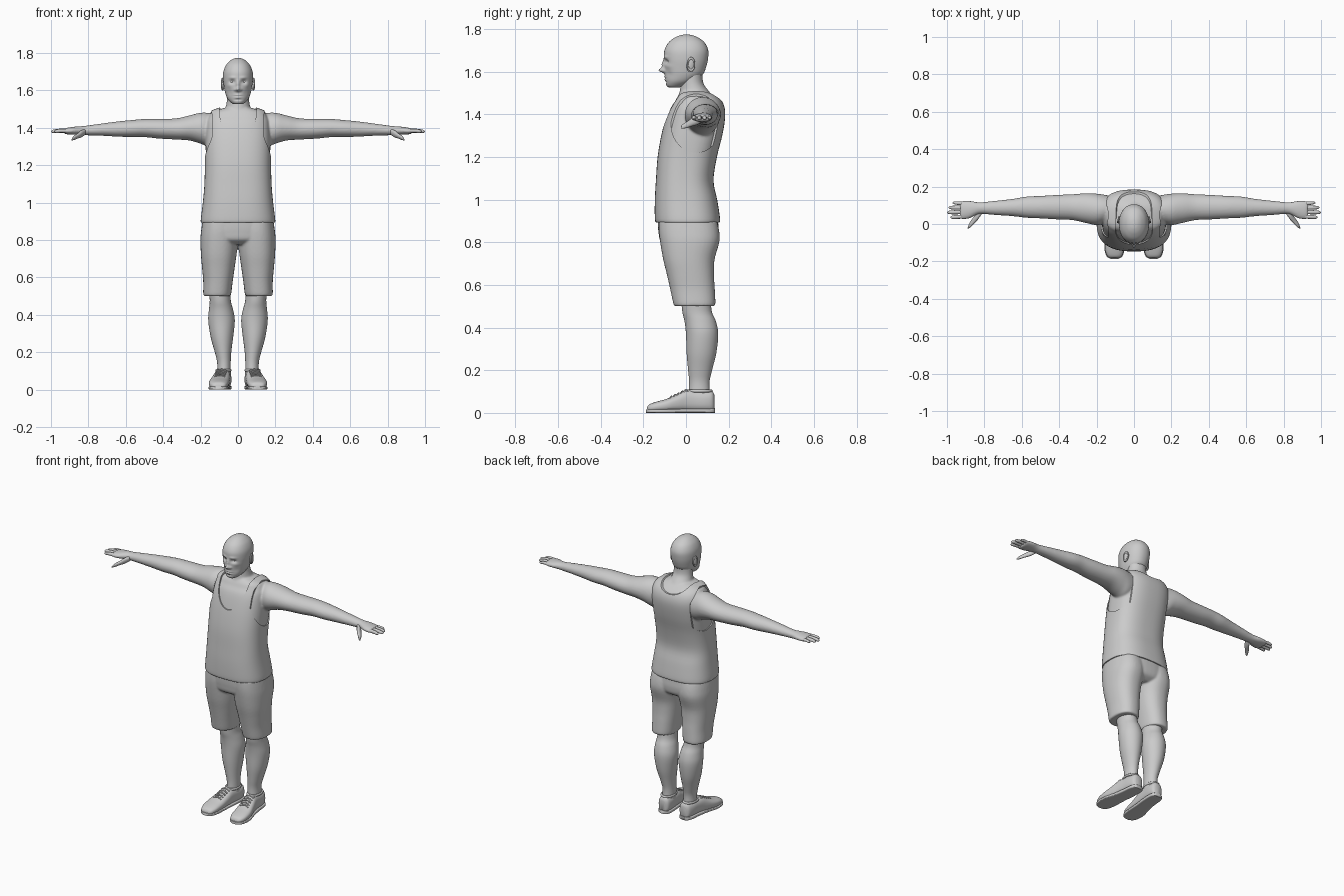
import bpy, bmesh, math
from math import sin, cos, pi, exp


def activate(o):
    bpy.ops.object.select_all(action='DESELECT')
    o.select_set(True)
    bpy.context.view_layer.objects.active = o


def smooth(o, angle=50):
    activate(o)
    bpy.ops.object.shade_smooth_by_angle(angle=math.radians(angle))


def apply_all(o):
    activate(o)
    for m in list(o.modifiers):
        bpy.ops.object.modifier_apply(modifier=m.name)


def mirror(o):
    o.modifiers.new("mirror", 'MIRROR')
    apply_all(o)
    return o


def spline(rows, k):
    out = []
    for i in range(len(rows) - 1):
        p0, p1, p2, p3 = rows[max(i - 1, 0)], rows[i], rows[i + 1], rows[min(i + 2, len(rows) - 1)]
        for j in range(k):
            t = j / k
            out.append([0.5 * (2 * b + (c - a) * t + (2 * a - 5 * b + 4 * c - d) * t * t
                               + (3 * b - a - 3 * c + d) * t ** 3) for a, b, c, d in zip(p0, p1, p2, p3)])
    return out + [list(rows[-1])]


def loft(name, rows, axis='z', n=40, p=2.0, k=4, both=False):
    """Rows are (position on axis, lateral centre, lateral half size, low, high)."""
    bm = bmesh.new()
    rings = []
    for t, a, h, lo, hi in spline(rows, k):
        ring = []
        for i in range(n):
            c, s = cos(2 * pi * i / n), sin(2 * pi * i / n)
            u = a + h * math.copysign(abs(c) ** (2 / p), c)
            v = (lo + hi) / 2 + (hi - lo) / 2 * math.copysign(abs(s) ** (2 / p), s)
            ring.append(bm.verts.new({'z': (u, v, t), 'x': (t, u, v), 'y': (u, t, v)}[axis]))
        rings.append(ring)
    for r, q in zip(rings, rings[1:]):
        for i in range(n):
            bm.faces.new((r[i], r[(i + 1) % n], q[(i + 1) % n], q[i]))
    bm.faces.new(rings[0])
    bm.faces.new(rings[-1])
    bmesh.ops.recalc_face_normals(bm, faces=bm.faces)
    me = bpy.data.meshes.new(name)
    bm.to_mesh(me)
    bm.free()
    o = bpy.data.objects.new(name, me)
    bpy.context.collection.objects.link(o)
    if both:
        mirror(o)
    smooth(o)
    return o


def fuse(objs, name, voxel, passes):
    activate(objs[0])
    for o in objs:
        o.select_set(True)
    bpy.ops.object.join()
    o = objs[0]
    o.name = name
    m = o.modifiers.new("remesh", 'REMESH')
    m.mode, m.voxel_size = 'VOXEL', voxel
    m = o.modifiers.new("soften", 'SMOOTH')
    m.factor, m.iterations = 0.5, passes
    apply_all(o)
    smooth(o, 60)
    return o


def cut(o, cutter):
    cutter.hide_render = True
    m = o.modifiers.new("cut", 'BOOLEAN')
    m.operation, m.solver, m.object = 'DIFFERENCE', 'EXACT', cutter
    apply_all(o)
    bpy.data.objects.remove(cutter)


def ball(name, loc, size, rot=(0, 0, 0)):
    bpy.ops.mesh.primitive_uv_sphere_add(segments=24, ring_count=16, radius=1)
    o = bpy.context.object
    o.name = name
    o.scale, o.location, o.rotation_euler = size, loc, rot
    bpy.ops.object.transform_apply()
    smooth(mirror(o), 60)
    return o


# Tank top: solid torso with armholes and neckline cut away
torso = [(.893, 0, .197, -.141, .157), (.91, 0, .199, -.146, .160), (1.0, 0, .188, -.146, .146),
         (1.09, 0, .180, -.141, .129), (1.2, 0, .177, -.133, .145), (1.3, 0, .180, -.116, .170),
         (1.38, 0, .180, -.096, .183), (1.43, 0, .176, -.078, .181), (1.468, 0, .163, -.058, .165),
         (1.492, 0, .142, -.045, .138), (1.512, 0, .085, -.03, .11)]
shirt = loft("tank_top", torso, n=64, p=2.6)
cut(shirt, loft("armhole", [(.135, .0475, .118, 1.22, 1.495), (.3, .0475, .118, 1.22, 1.495)],
                'x', 48, both=True))
cut(shirt, loft("front_neckline", [(-.3, 0, .1, 1.33, 1.68), (.03, 0, .1, 1.33, 1.68)], 'y', 48))
cut(shirt, loft("back_neckline", [(.02, 0, .1, 1.455, 1.6), (.3, 0, .1, 1.455, 1.6)], 'y', 48))
smooth(shirt, 40)

# Skin of chest, neck and arms, fused into one surface
d = .007
chest = loft("chest", [(z - d * (z > 1.45), 0, h - d, lo + d, hi - d) for z, _, h, lo, hi in torso[4:]],
             n=64, p=2.6)
neck = loft("neck", [(1.40, 0, .085, -.04, .13), (1.47, 0, .088, -.04, .135), (1.505, 0, .068, -.03, .11),
                     (1.55, 0, .059, -.025, .08), (1.62, 0, .058, -.03, .08)])
arm = loft("arm", [(.08, .085, .055, 1.33, 1.46), (.15, .08, .075, 1.30, 1.478), (.20, .078, .084, 1.315, 1.480),
                   (.26, .085, .079, 1.332, 1.466), (.33, .09, .069, 1.337, 1.450), (.42, .09, .065, 1.342, 1.448),
                   (.50, .09, .060, 1.350, 1.447), (.57, .09, .057, 1.350, 1.441), (.65, .088, .046, 1.353, 1.433),
                   (.74, .086, .038, 1.358, 1.421), (.82, .085, .031, 1.360, 1.410), (.85, .082, .037, 1.362, 1.408),
                   (.88, .077, .047, 1.363, 1.405), (.915, .074, .049, 1.365, 1.400), (.93, .074, .044, 1.370, 1.395)],
           'x', both=True)
fuse([chest, neck, arm], "upper_body_skin", .006, 5)

# Fingers and thumb
for i, (y0, y1, tip, r) in enumerate([(.040, .036, .982, .0105), (.064, .062, .999, .011),
                                      (.087, .088, .992, .0105), (.109, .113, .970, .009)]):
    m = (.91 + tip) / 2
    loft(f"finger_{i + 1}", [(.90, y0, r, 1.383 - r, 1.383 + r), (m, (y0 + y1) / 2, r, 1.384 - r, 1.384 + r),
                             (tip - .01, y1, r * .8, 1.381 - r * .8, 1.381 + r * .8),
                             (tip, y1, .002, 1.378, 1.382)], 'x', 16, both=True)
loft("thumb", [(.815, .066, .014, 1.365, 1.392), (.835, .045, .022, 1.350, 1.388), (.858, .018, .019, 1.342, 1.370),
               (.878, -.006, .015, 1.334, 1.356), (.889, -.021, .003, 1.333, 1.341)], 'x', 20, both=True)

# Head, with the face pressed in and pulled out by soft bumps
head = loft("head", [(1.526, 0, .024, -.082, -.03), (1.535, 0, .038, -.092, .0), (1.555, 0, .056, -.096, .04),
                     (1.585, 0, .068, -.099, .078), (1.62, 0, .075, -.101, .094), (1.66, 0, .080, -.103, .103),
                     (1.70, 0, .078, -.101, .104), (1.735, 0, .064, -.083, .088), (1.758, 0, .043, -.055, .06),
                     (1.770, 0, .022, -.028, .032), (1.774, 0, .003, -.004, .006)], n=112, p=2.15, k=8)
bumps = [(0, 1.606, .026, .011, .011), (0, 1.632, .012, .009, .02),        # nose
         (.016, 1.603, .007, .007, .007),                                  # nostrils
         (.031, 1.646, -.013, .015, .010), (.03, 1.668, .005, .018, .006),  # eye sockets, brow
         (0, 1.575, .005, .018, .004), (0, 1.562, .005, .016, .004),       # lips
         (0, 1.5685, -.004, .022, .002), (0, 1.55, -.004, .02, .004),      # mouth line, chin crease
         (.045, 1.59, -.004, .015, .018), (.05, 1.625, .003, .014, .01)]   # cheeks
for v in head.data.vertices:
    if v.co.y < -.01:
        x, z = abs(v.co.x), v.co.z
        fade = min(1, (-.01 - v.co.y) / .03)
        v.co.y -= fade * sum(a * exp(-((x - bx) / sx) ** 2 - ((z - bz) / sz) ** 2) for bx, bz, a, sx, sz in bumps)
ball("eye", (.031, -.073, 1.645), (.014, .012, .009))
ball("ear", (.080, .022, 1.632), (.008, .019, .033), (-.2, 0, .25))
bpy.ops.mesh.primitive_torus_add(major_radius=1, minor_radius=.22, major_segments=28, minor_segments=10,
                                 location=(.084, .024, 1.634), rotation=(0, pi / 2, .25))
rim = bpy.context.object
rim.name = "ear_rim"
rim.scale = (.028, .016, .016)
bpy.ops.object.transform_apply()
smooth(mirror(rim), 60)

# Shorts: pelvis and two legs fused
pelvis = loft("pelvis", [(.775, 0, .12, -.08, .11), (.80, 0, .175, -.118, .145), (.84, 0, .194, -.128, .154),
                         (.88, 0, .192, -.132, .152), (.925, 0, .186, -.133, .148)], n=56, p=2.4)
trouser = loft("trouser", [(.50, .112, .071, -.054, .134), (.515, .111, .075, -.060, .138),
                           (.58, .107, .079, -.074, .135), (.65, .105, .087, -.090, .131),
                           (.72, .103, .095, -.107, .134), (.80, .100, .101, -.121, .156),
                           (.85, .097, .100, -.127, .156), (.90, .094, .096, -.128, .145)], p=2.3, both=True)
fuse([pelvis, trouser], "shorts", .006, 5)

# Lower legs
loft("lower_leg", [(.57, .10, .06, -.025, .115), (.48, .095, .056, -.018, .120), (.43, .091, .064, -.007, .140),
                   (.37, .088, .071, .0, .151), (.28, .086, .060, .003, .142), (.20, .080, .044, .010, .122),
                   (.14, .075, .036, .015, .110), (.06, .076, .038, .012, .115)], both=True)

# Shoes: upper, sole, ankle collar and laces
loft("shoe_upper", [(-.183, .104, .022, .008, .026), (-.172, .104, .038, .004, .040), (-.14, .104, .050, .004, .052),
                    (-.09, .101, .053, .004, .066), (-.04, .093, .049, .004, .088), (.0, .086, .045, .004, .108),
                    (.04, .081, .043, .004, .108), (.09, .077, .042, .004, .104), (.122, .075, .035, .004, .102),
                    (.133, .075, .020, .008, .085)], 'y', 36, 2.5, both=True)
loft("shoe_sole", [(-.187, .104, .018, 0, .016), (-.174, .104, .041, 0, .018), (-.14, .104, .053, 0, .018),
                   (-.09, .101, .055, 0, .018), (-.03, .091, .048, 0, .020), (.04, .081, .045, 0, .022),
                   (.10, .077, .043, 0, .022), (.127, .075, .034, 0, .022), (.137, .075, .018, 0, .022)],
     'y', 36, 5, both=True)
bpy.ops.mesh.primitive_torus_add(major_radius=1, minor_radius=.14, major_segments=36, minor_segments=10,
                                 location=(.078, .063, .103))
collar = bpy.context.object
collar.name = "shoe_collar"
collar.scale = (.038, .054, .05)
bpy.ops.object.transform_apply()
smooth(mirror(collar), 60)
for i in range(5):
    y, z, cx = -.068 + .017 * i, .076 + .0078 * i, .097 - .0025 * i
    for s in (-1, 1):
        loft(f"lace_{i + 1}", [(cx - .028, y - .007 * s, .004, z - .011, z - .003), (cx, y, .004, z - .003, z + .005),
                               (cx + .028, y + .007 * s, .004, z - .011, z - .003)], 'x', 10, both=True)
